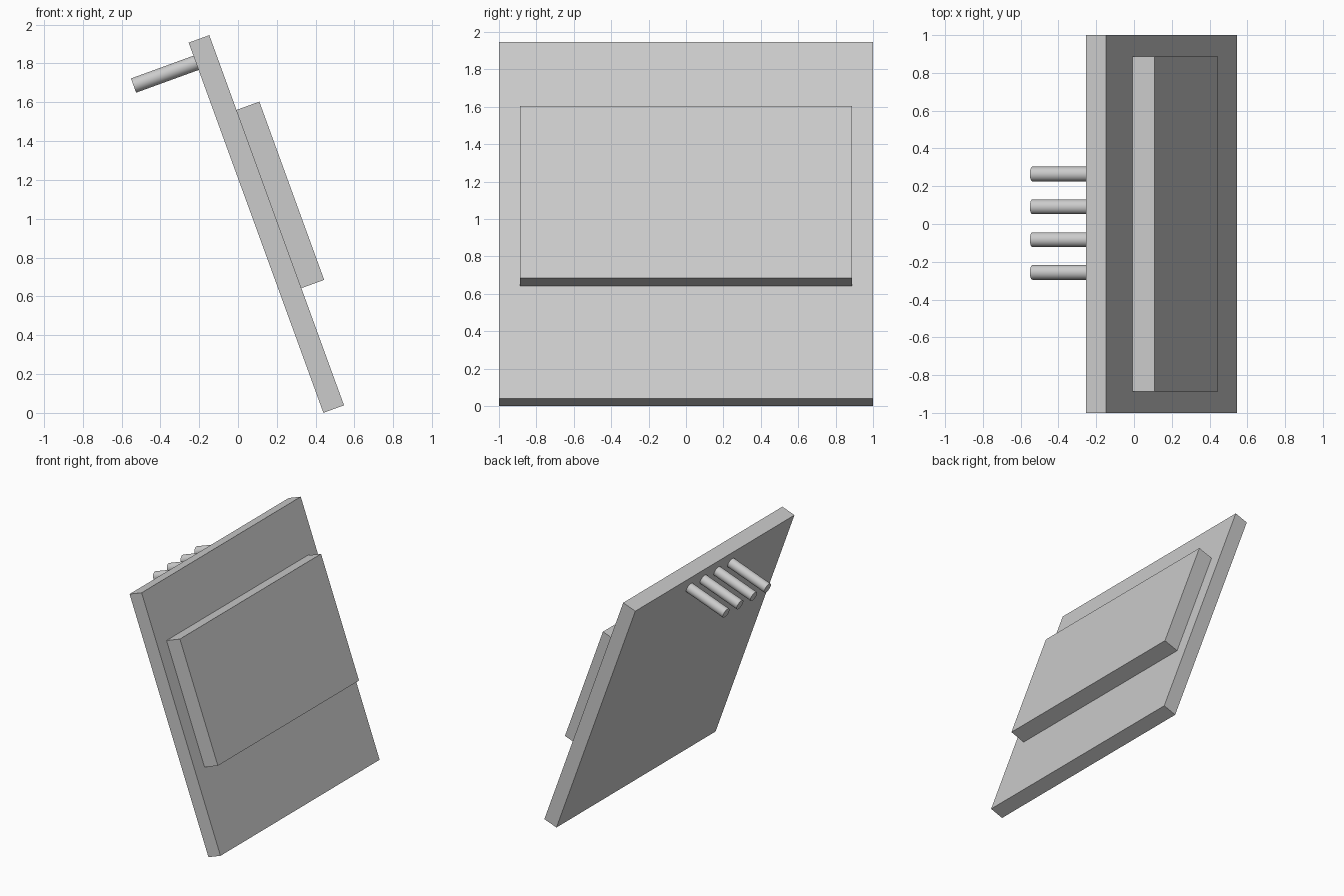
import bpy
import math
from mathutils import Matrix, Vector

cube = bpy.data.objects.get("Cube")
if cube:
    bpy.data.objects.remove(cube, do_unlink=True)

# Single grey material
grey = bpy.data.materials.new("light_grey")
grey.use_nodes = True
colour = (0.6, 0.6, 0.6, 1)
grey.diffuse_color = colour
grey.node_tree.nodes["Principled BSDF"].inputs["Base Color"].default_value = colour

# Everything is laid out flat against the board, then leaned back as one
LEAN = Matrix.Translation((0.146, 0, 0.973)) @ Matrix.Rotation(math.radians(-20), 4, 'Y')
BOARD_T, PANEL_T = 0.113, 0.125


def finish(obj, name, local):
    obj.name = name
    obj.data.materials.append(grey)
    obj.matrix_world = LEAN @ local


def slab(name, centre, size):
    bpy.ops.mesh.primitive_cube_add(size=1)
    obj = bpy.context.object
    obj.data.transform(Matrix.Diagonal((*size, 1)))
    finish(obj, name, Matrix.Translation(Vector(centre)))


def peg(name, y):
    tip, root = -0.399, -BOARD_T / 2 + 0.01
    bpy.ops.mesh.primitive_cylinder_add(vertices=32, radius=0.039, depth=root - tip)
    bpy.ops.object.shade_smooth_by_angle(angle=math.radians(30))
    place = Matrix.Translation(((tip + root) / 2, y, 0.904))
    finish(bpy.context.object, name, place @ Matrix.Rotation(math.pi / 2, 4, 'Y'))


# Leaning board and the raised panel on its upper face
slab("board", (0, 0, 0), (BOARD_T, 2, 2.029))
slab("raised_panel", ((BOARD_T + PANEL_T) / 2, 0, 0.116), (PANEL_T, 1.774, 0.977))

# Row of pegs behind the top edge
for i in range(4):
    peg(f"peg_{i + 1}", 0.004 + (i - 1.5) * 0.1735)
